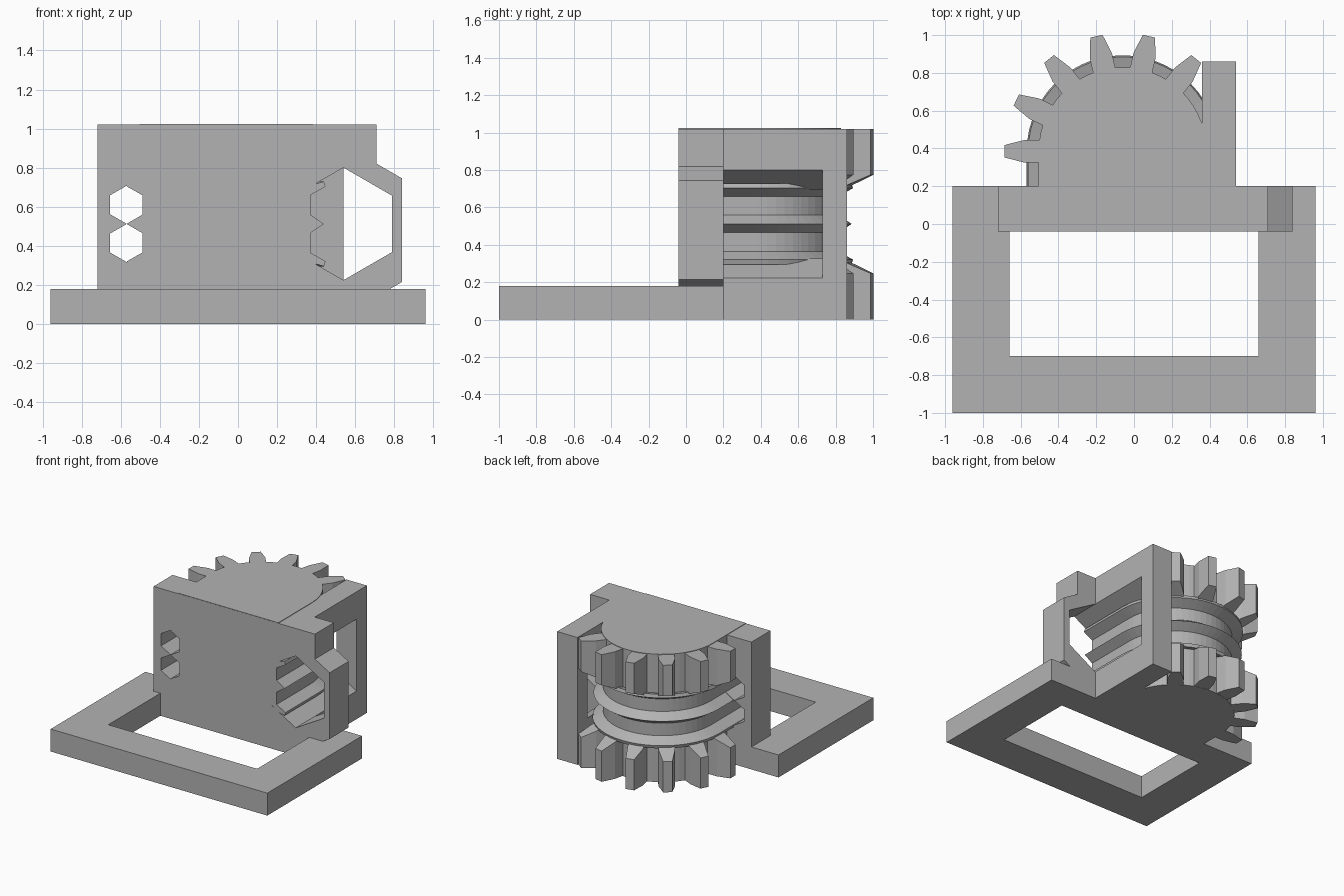
import bpy, bmesh, math
from mathutils import Vector

if "Cube" in bpy.data.objects:
    bpy.data.objects.remove(bpy.data.objects["Cube"], do_unlink=True)

grey = bpy.data.materials.new("plain grey")
grey.use_nodes = True
colour = (0.45, 0.45, 0.45, 1)
grey.diffuse_color = colour
grey.node_tree.nodes["Principled BSDF"].inputs["Base Color"].default_value = colour

CX, CY = -0.06, 0.385      # gear axis
MID = 0.512                # mirror height of the gear
FRONT, BACK = -0.04, 0.2   # plate depth


def finish(name, bm):
    bmesh.ops.recalc_face_normals(bm, faces=bm.faces[:])
    mesh = bpy.data.meshes.new(name)
    bm.to_mesh(mesh)
    bm.free()
    mesh.materials.append(grey)
    obj = bpy.data.objects.new(name, mesh)
    bpy.context.collection.objects.link(obj)
    return obj


def prism(name, outline, start, end, axis="z"):
    """Extrude a flat outline, (x, y) along z or (x, z) along y."""
    place = (lambda a, b, d: (a, b, d)) if axis == "z" else (lambda a, b, d: (a, d, b))
    bm = bmesh.new()
    low, high = [[bm.verts.new(place(a, b, d)) for a, b in outline] for d in (start, end)]
    bm.faces.new(low)
    bm.faces.new(high)
    for i in range(len(low)):
        j = (i + 1) % len(low)
        bm.faces.new((low[i], low[j], high[j], high[i]))
    return finish(name, bm)


def rect(x0, x1, y0, y1):
    return [(x0, y0), (x1, y0), (x1, y1), (x0, y1)]


def hexagon(x, z, radius):
    return [(x + radius * math.sin(i * math.pi / 3), z + radius * math.cos(i * math.pi / 3))
            for i in range(6)]


def cut(obj, cutter):
    cutter.hide_render = True
    mod = obj.modifiers.new("cut", "BOOLEAN")
    mod.operation, mod.solver, mod.object = "DIFFERENCE", "EXACT", cutter
    bpy.context.view_layer.objects.active = obj
    bpy.ops.object.modifier_apply(modifier=mod.name)
    bpy.data.objects.remove(cutter, do_unlink=True)


# Flat base frame
base = prism("base_frame", rect(-0.96, 0.96, -1, BACK), 0, 0.18)
cut(base, prism("frame_opening", rect(-0.66, 0.66, -0.7, FRONT), -0.1, 0.3))

# Upright plate with a bulge on its left side
plate = prism("front_plate", [(-0.72, 0), (0.71, 0), (0.71, 0.18), (0.78, 0.18), (0.84, 0.215),
                              (0.84, 0.745), (0.71, 0.82), (0.71, 1.02), (-0.72, 1.02)],
              FRONT, BACK, "y")
for z in (0.414, 0.61):
    cut(plate, prism("cord_hole", hexagon(CX - 0.51, z, 0.0975), -0.2, 0.4, "y"))

# Side wall, open towards the front
wall = prism("side_wall", rect(0.36, 0.54, BACK - 0.01, 0.86), 0, 1.02)
for part in (plate, wall):
    cut(part, prism("wide_channel", hexagon(0.54, MID, 0.288), -0.2, 0.73, "y"))

# Grooved core: a profile swept along a U-shaped path
half = [(0.445, 0), (0.445, 0.31), (0.5, 0.295), (0.508, 0.321), (0.43, 0.365), (0.43, 0.465)]
profile = half + [(0.5, MID)] + [(r, 2 * MID - z) for r, z in reversed(half)]
STEPS = 28
path = [(-1, 0, FRONT + 0.001)]
for i in range(STEPS + 1):
    a = math.pi * (1 - i / STEPS)
    path.append((math.cos(a), math.sin(a), CY))
path.append((1, 0, FRONT + 0.001))
bm = bmesh.new()
rows = [[bm.verts.new((CX + r * c, y + r * s, z)) for r, z in profile] for c, s, y in path]
for a, b in zip(rows, rows[1:]):
    for i in range(len(profile) - 1):
        bm.faces.new((a[i], a[i + 1], b[i + 1], b[i]))
bm.faces.new([row[0] for row in rows])
bm.faces.new([row[-1] for row in rows])
bm.faces.new(rows[0] + rows[-1][::-1])
finish("grooved_core", bm)

# Gear teeth, sloped on the side facing the groove
tooth = [(0.43, -0.06), (0.52, -0.06), (0.625, -0.033),
         (0.625, 0.033), (0.52, 0.06), (0.43, 0.06)]


def teeth(name, upper):
    bm = bmesh.new()
    for k in range(2, 8):
        a = math.tau * k / 14
        out = Vector((math.cos(a), math.sin(a)))
        side = Vector((-out.y, out.x))
        rings = []
        for sloped in (False, True):
            ring = []
            for r, w in tooth:
                p = Vector((CX, CY)) + out * r + side * w
                z = 0.25 + 0.45 * (0.62 - r) if sloped else 0.002
                ring.append(bm.verts.new((p.x, p.y, 2 * MID - z - 0.002 if upper else z)))
            rings.append(ring)
            bm.faces.new(ring)
        for i in range(len(tooth)):
            j = (i + 1) % len(tooth)
            bm.faces.new((rings[0][i], rings[0][j], rings[1][j], rings[1][i]))
    return finish(name, bm)


teeth("lower_teeth", False)
teeth("upper_teeth", True)
